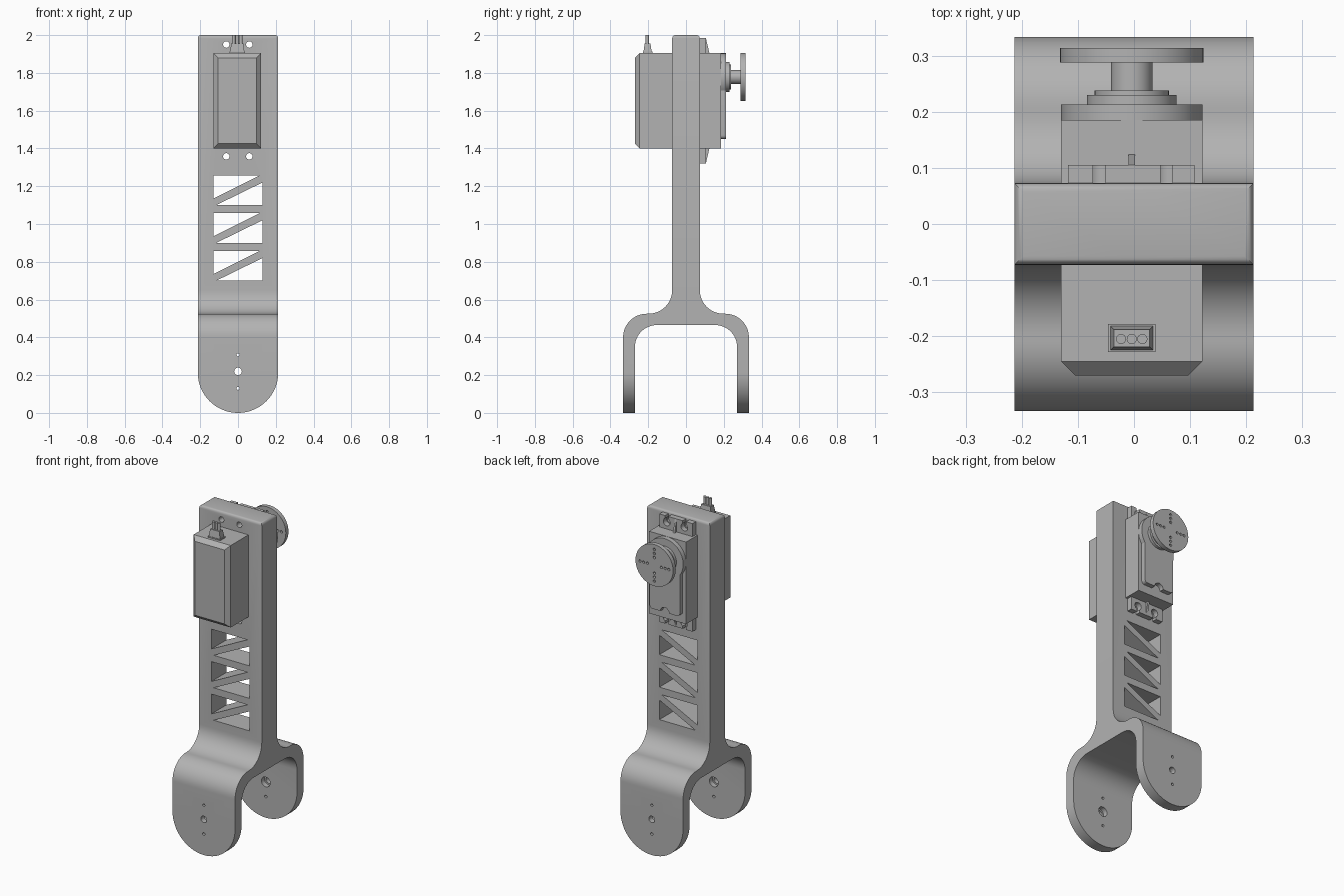
import bpy, bmesh
from math import sin, cos, radians
from mathutils import Vector

if "Cube" in bpy.data.objects:
    bpy.data.objects.remove(bpy.data.objects["Cube"])

grey = bpy.data.materials.new("plain grey")
grey.use_nodes = True
GREY = (0.45, 0.45, 0.45, 1)
grey.diffuse_color = GREY
grey.node_tree.nodes["Principled BSDF"].inputs["Base Color"].default_value = GREY


def arc(cx, cy, r, start, end, n=12):
    angles = [radians(start + (end - start) * i / n) for i in range(n + 1)]
    return [(cx + r * cos(a), cy + r * sin(a)) for a in angles]


def circle(cx, cy, r, n=24):
    return arc(cx, cy, r, 0, 360, n)[:-1]


def rect(x0, x1, y0, y1):
    return [(x0, y0), (x1, y0), (x1, y1), (x0, y1)]


def prism(pts, axis, a, b, end_pts=None):
    """Outline swept along an axis, optionally lofted to a second outline."""
    return pts, axis, a, b, end_pts or pts


def place(p, axis, d):
    return {"x": (d, p[0], p[1]), "y": (p[0], d, p[1]), "z": (p[0], p[1], d)}[axis]


def part(name, *prisms):
    bm = bmesh.new()
    for pts, axis, a, b, ends in prisms:
        low = [bm.verts.new(Vector(place(p, axis, a))) for p in pts]
        top = [bm.verts.new(Vector(place(p, axis, b))) for p in ends]
        bm.faces.new(low)
        bm.faces.new(top[::-1])
        for i in range(len(low)):
            j = (i + 1) % len(low)
            bm.faces.new((low[j], low[i], top[i], top[j]))
    bmesh.ops.recalc_face_normals(bm, faces=bm.faces)
    mesh = bpy.data.meshes.new(name)
    bm.to_mesh(mesh)
    bm.free()
    mesh.materials.append(grey)
    obj = bpy.data.objects.new(name, mesh)
    bpy.context.collection.objects.link(obj)
    return obj


def combine(obj, operation, *prisms):
    cutter = part("cutter", *prisms)
    cutter.hide_render = True
    mod = obj.modifiers.new("cut", "BOOLEAN")
    mod.operation, mod.solver, mod.object = operation, "EXACT", cutter
    bpy.context.view_layer.objects.active = obj
    bpy.ops.object.modifier_apply(modifier=mod.name)
    bpy.data.objects.remove(cutter)


def smooth(obj):
    bpy.ops.object.select_all(action="DESELECT")
    obj.select_set(True)
    bpy.context.view_layer.objects.active = obj
    bpy.ops.object.shade_smooth_by_angle(angle=radians(30))


# Bracket: fork and stem side profile, trimmed by the front outline
W, STEM = 0.213, 0.073
half = (arc(STEM - 0.016, 1.984, 0.016, 90, 0, 4)
        + arc(STEM + 0.125, 0.65, 0.125, 180, 270)
        + arc(0.208, 0.4, 0.125, 90, 0)
        + [(0.333, -0.1), (0.27, -0.1)]
        + arc(0.155, 0.35, 0.115, 0, 90))
profile = half + [(-y, z) for y, z in reversed(half)]
outline = (arc(0, W, W, 180, 360, 32)
           + arc(W - 0.016, 1.984, 0.016, 0, 90, 4)
           + arc(0.016 - W, 1.984, 0.016, 90, 180, 4))
bracket = part("fork_bracket", prism(profile, "x", -0.3, 0.3))
combine(bracket, "INTERSECT", prism(outline, "y", -0.5, 0.5))

# Truss windows, screw holes and pivot holes
cuts = []
for z in (0.7, 0.9, 1.1):
    cuts.append(prism([(-0.13, z + 0.035), (0.115, z + 0.157), (-0.13, z + 0.157)], "y", -0.2, 0.2))
    cuts.append(prism([(-0.115, z), (0.13, z), (0.13, z + 0.12)], "y", -0.2, 0.2))
for x in (-0.062, 0.06):
    for z in (1.358, 1.95):
        cuts.append(prism(circle(x, z, 0.017), "y", -0.2, 0.2))
for z, r in ((0.13, 0.008), (0.22, 0.02), (0.307, 0.008)):
    cuts.append(prism(circle(0, z, r), "y", -0.5, 0.5))
combine(bracket, "DIFFERENCE", *cuts)
combine(bracket, "DIFFERENCE", prism(circle(0, 0.22, 0.03), "y", -0.3, 0.3))
smooth(bracket)

# Servo case with chamfered front
CX, CZ = -0.004, 1.778
case = rect(-0.13, 0.122, 1.4, 1.905)
front = rect(-0.105, 0.097, 1.425, 1.88)
part("servo_case", prism(case, "y", -0.245, 0.185))
part("servo_front_cover", prism(front, "y", -0.27, -0.245, case))

# Raised gear cover on the back, with a notch at its lower edge
cover = part("gear_cover", prism(
    arc(CX, CZ, 0.126, -35, 215, 40)
    + arc(-0.087, 1.47, 0.02, 180, 270, 4) + arc(CX, 1.45, 0.03, 180, 0, 10)
    + arc(0.079, 1.47, 0.02, 270, 360, 4), "y", 0.18, 0.213))
smooth(cover)

# Output shaft, stepped collar and drilled disc
for name, r, y0, y1 in (("lower_collar", 0.08, 0.21, 0.23),
                        ("upper_collar", 0.066, 0.228, 0.238),
                        ("output_shaft", 0.037, 0.23, 0.29)):
    smooth(part(name, prism(circle(CX, CZ, r, 40), "y", y0, y1)))
disc = part("output_disc", prism(circle(CX, CZ, 0.128, 48), "y", 0.288, 0.314))
combine(disc, "DIFFERENCE", *[
    prism(circle(CX + r * dx, CZ + r * dz, 0.008, 12), "y", 0.2, 0.4)
    for r in (0.048, 0.073, 0.098)
    for dx, dz in ((1, 0), (-1, 0), (0, 1), (0, -1))])
smooth(disc)

# Mounting ears: open screw slots and a tapered centre rib
for name, root, tip in (("upper_ear", 1.9, 1.985), ("lower_ear", 1.405, 1.32)):
    s = 1 if tip > root else -1
    ear = part(name, prism(rect(-0.118, 0.108, min(root, tip), max(root, tip)), "y", 0.07, 0.105))
    hole_z = root + s * 0.048
    xs = (-0.062, 0.058)
    combine(ear, "DIFFERENCE", *[prism(circle(x, hole_z, 0.023), "y", 0, 0.2) for x in xs])
    combine(ear, "DIFFERENCE", *[
        prism(rect(x - 0.011, x + 0.011, min(hole_z, tip + s * 0.02), max(hole_z, tip + s * 0.02)),
              "y", 0, 0.2) for x in xs])
    smooth(ear)
    part(name + "_rib", prism([(0.1, root), (0.125, root), (0.105, tip), (0.1, tip)],
                              "x", CX - 0.006, CX + 0.006))

# Cable boot and three wires on top of the case
part("cable_boot",
     prism(rect(-0.046, 0.038, -0.228, -0.178), "z", 1.9, 1.912),
     prism(rect(-0.042, 0.034, -0.225, -0.182), "z", 1.912, 1.955,
           rect(-0.036, 0.028, -0.219, -0.188)))
for label, x in (("right", -0.023), ("middle", CX), ("left", 0.015)):
    smooth(part(label + "_wire", prism(circle(x, -0.205, 0.009, 16), "z", 1.95, 2.0)))
